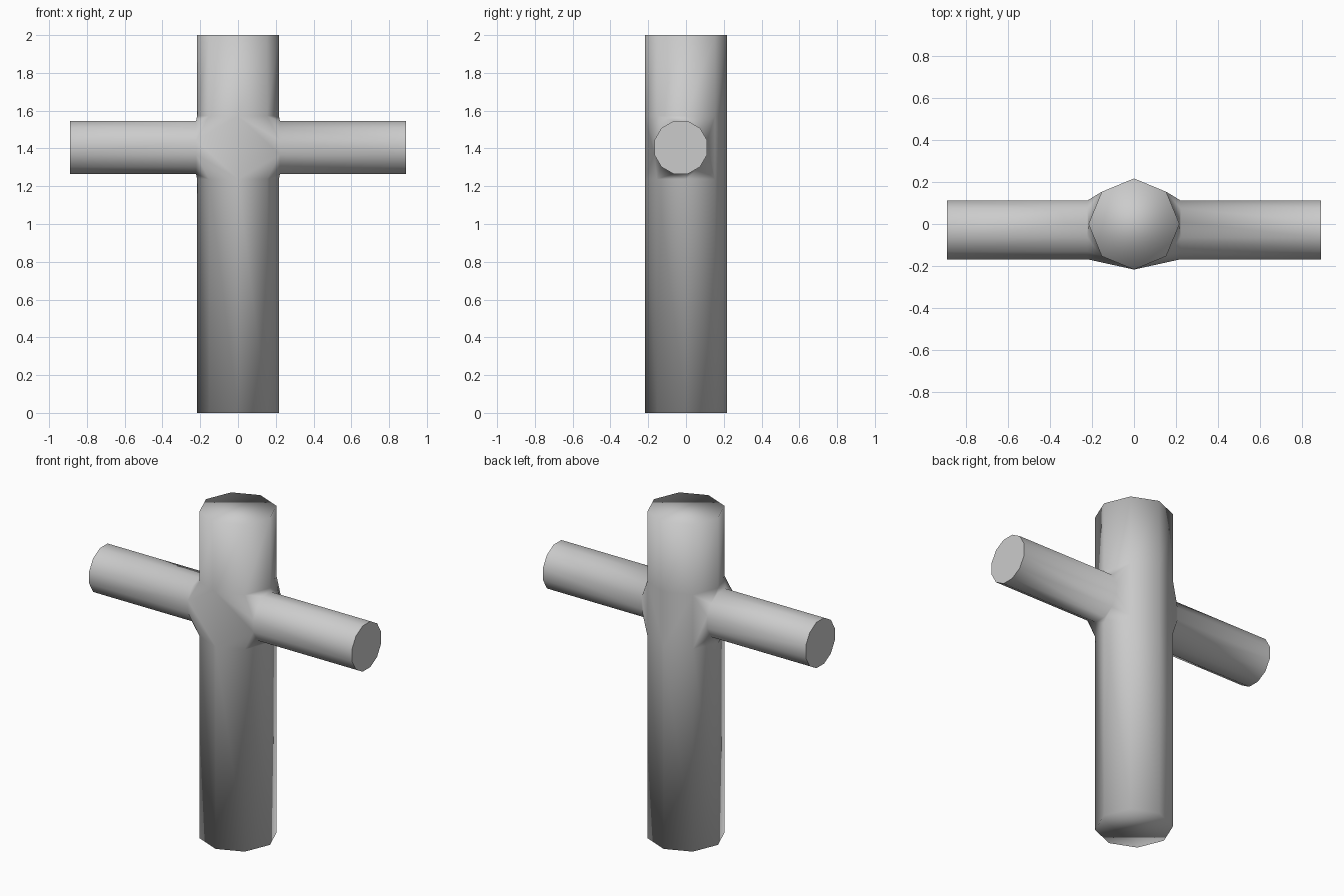
import bpy, bmesh
from math import pi, sin, cos

if "Cube" in bpy.data.objects:
    bpy.data.objects.remove(bpy.data.objects["Cube"])

R_POST, R_BEAM = 0.217, 0.145
BEAM_Y, BEAM_Z = -0.028, 1.405
bm = bmesh.new()


def post_ring(z):
    return [bm.verts.new((R_POST * cos(i * pi / 4), R_POST * sin(i * pi / 4), z))
            for i in range(8)]


def beam_ring(x):
    return [bm.verts.new((x, BEAM_Y + R_BEAM * cos((i + 0.5) * pi / 6),
                          BEAM_Z + R_BEAM * sin((i + 0.5) * pi / 6)))
            for i in range(12)]


def tube(inner, outer, sharp_cap):
    n = len(inner)
    for i in range(n):
        j = (i + 1) % n
        bm.faces.new((inner[i], inner[j], outer[j], outer[i]))
    cap = bm.faces.new(outer)
    if sharp_cap:
        for e in cap.edges:
            e.smooth = False


# Flared junction: hull around the four limb openings
inner = [post_ring(1.238), post_ring(1.572), beam_ring(-0.222), beam_ring(0.222)]
bmesh.ops.convex_hull(bm, input=bm.verts[:])
for ring in inner:
    caps = [f for f in bm.faces if all(v in ring for v in f.verts)]
    bmesh.ops.delete(bm, geom=caps, context='FACES_ONLY')
    inside = [e for e in bm.edges if not e.link_faces]
    bmesh.ops.delete(bm, geom=inside, context='EDGES')

# Post limbs and beam limbs
outer = [post_ring(0), post_ring(2), beam_ring(-0.89), beam_ring(0.89)]
for k in range(4):
    tube(inner[k], outer[k], k > 1)

bmesh.ops.recalc_face_normals(bm, faces=bm.faces[:])
for f in bm.faces:
    f.smooth = True
mesh = bpy.data.meshes.new("cross_post")
bm.to_mesh(mesh)
bm.free()
bpy.context.collection.objects.link(bpy.data.objects.new("cross_post", mesh))
